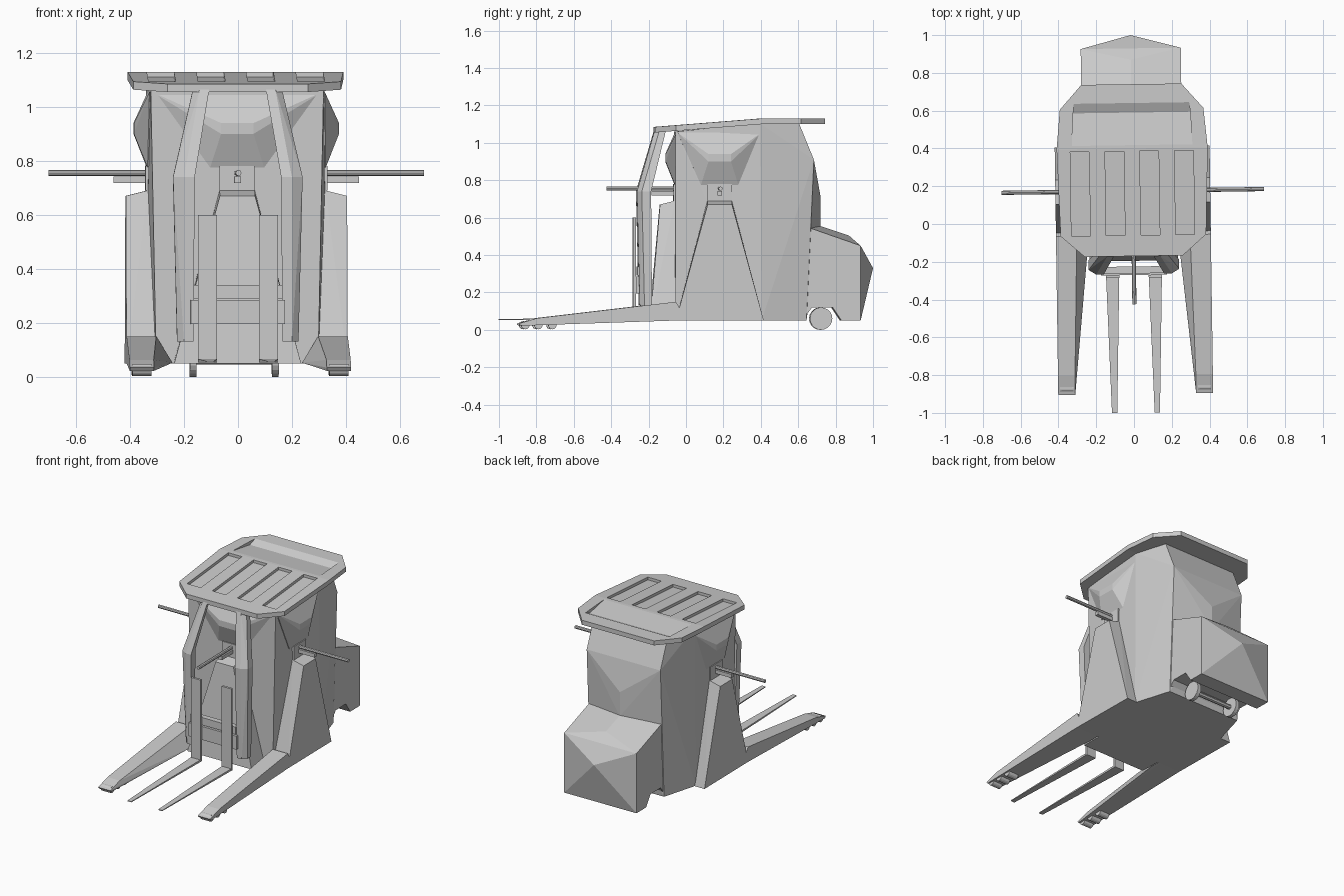
import bpy, bmesh
from math import pi, radians
from mathutils import Matrix, Vector

if "Cube" in bpy.data.objects:
    bpy.data.objects.remove(bpy.data.objects["Cube"])


def finish(name, bm):
    bmesh.ops.recalc_face_normals(bm, faces=bm.faces[:])
    me = bpy.data.meshes.new(name)
    bm.to_mesh(me)
    bm.free()
    ob = bpy.data.objects.new(name, me)
    bpy.context.collection.objects.link(ob)
    return ob


def solid(name, pts):
    """Convex faceted block through the given points."""
    bm = bmesh.new()
    for p in pts:
        bm.verts.new(p)
    res = bmesh.ops.convex_hull(bm, input=bm.verts[:])
    junk = [g for g in res["geom_interior"] if isinstance(g, bmesh.types.BMVert)]
    bmesh.ops.delete(bm, geom=junk, context="VERTS")
    bmesh.ops.dissolve_limit(bm, angle_limit=radians(1), verts=bm.verts[:], edges=bm.edges[:])
    return finish(name, bm)


def box(name, x, y, z):
    return solid(name, [(a, b, c) for a in x for b in y for c in z])


def rod(name, a, b, r, sides=8):
    a, b = Vector(a), Vector(b)
    bm = bmesh.new()
    m = Matrix.Translation((a + b) / 2) @ (b - a).to_track_quat("Z", "Y").to_matrix().to_4x4()
    bmesh.ops.create_cone(bm, cap_ends=True, segments=sides, radius1=r, radius2=r,
                          depth=(b - a).length, matrix=m)
    return finish(name, bm)


def both(pts):
    return [(s * x, y, z) for x, y, z in pts for s in (-1, 1)]


def cut(ob, cutter):
    mod = ob.modifiers.new("cut", "BOOLEAN")
    mod.operation = "DIFFERENCE"
    mod.solver = "EXACT"
    mod.object = cutter
    cutter.hide_render = True
    cutter.hide_set(True)
    cutters.append(cutter)


cutters = []

# Main cabin with faceted back
solid("cabin", both([
    (0.32, -0.06, 1.06), (0.33, 0.39, 1.105), (0.27, 0.60, 1.105),
    (0.27, 0.68, 0.91), (0.0, 0.72, 0.71), (0.0, 0.72, 0.55), (0.27, 0.64, 0.55),
    (0.27, 0.64, 0.05), (0.34, 0.40, 0.05), (0.30, -0.06, 0.05)]))

# Rear engine box with wheel notch
engine = solid("engine_box", both([
    (0.265, 0.60, 0.565), (0.265, 0.60, 0.05), (0.265, 0.93, 0.05), (0.265, 0.93, 0.45),
    (0.0, 1.0, 0.33), (0.0, 0.87, 0.505), (0.0, 0.72, 0.555)]))
cut(engine, solid("wheel_notch_cutter", both([
    (0.4, 0.58, 0.0), (0.4, 0.64, 0.05), (0.4, 0.67, 0.12), (0.4, 0.78, 0.12),
    (0.4, 0.82, 0.05), (0.4, 0.86, 0.0)])))

# Roof slab: sloped front half, level rear half
def roof_z(y):
    return 1.085 + (min(y, 0.4) + 0.17) * 0.045 / 0.57

bm = bmesh.new()
right = [(0.26, -0.17), (0.385, -0.06), (0.40, 0.40), (0.38, 0.61), (0.265, 0.74)]
R = [bm.verts.new((x, y, roof_z(y))) for x, y in right]
L = [bm.verts.new((-x, y, roof_z(y))) for x, y in right]
faces = [bm.faces.new(R[:3] + L[2::-1]), bm.faces.new(R[2:] + L[:1:-1])]
ext = bmesh.ops.extrude_face_region(bm, geom=faces, use_keep_orig=True)
for g in ext["geom"]:
    if isinstance(g, bmesh.types.BMVert):
        g.co.z -= 0.03
roof = finish("roof", bm)
for i in range(4):
    cx = -0.278 + i * 0.184
    cut(roof, solid(f"roof_slot_cutter_{i}", [
        (cx + dx, y, roof_z(y) + dz) for dx in (-0.05, 0.05)
        for y in (-0.06, 0.385) for dz in (-0.018, 0.05)]))
cut(roof, solid("roof_recess_cutter", both([
    (0.32, 0.41, 1.131), (0.31, 0.59, 1.107), (0.305, 0.645, 1.132),
    (0.32, 0.41, 1.16), (0.305, 0.645, 1.16)])))


# Armoured face: visor, lower wedge, gun port and twin barrels
def armour(tag, place, half, low, flare):
    P = lambda pts: [place(s * u, o, z) for u, o, z in pts for s in (-1, 1)]
    zr = 1.055
    solid(tag + "_visor", P([
        (half, -0.005, zr), (half * 0.8, -0.03, zr), (0.06, 0.05, 0.94), (0.06, 0.05, 0.90),
        (0.10, 0.0, 0.775), (0.10, -0.03, 0.775)]))
    solid(tag + "_wedge", P([
        (0.065, 0.08, 0.67), (0.065, 0.0, 0.69), (0.065, -0.03, 0.69),
        (low, 0.08 + flare, 0.05), (low, -0.03, 0.05)]))
    solid(tag + "_gun_port", P([
        (0.065, 0.008, 0.69), (0.065, 0.008, 0.78), (0.065, -0.03, 0.69), (0.065, -0.03, 0.78)]))
    rod(tag + "_barrel", place(0, -0.02, 0.755), place(0, 0.365, 0.755), 0.011)
    solid(tag + "_gun_cradle", P([
        (0.012, -0.02, 0.718), (0.012, -0.02, 0.742), (0.012, 0.125, 0.718), (0.012, 0.125, 0.742)]))

armour("front", lambda u, o, z: (u, -0.06 - o, z), 0.315, 0.235, 0.055)
armour("right", lambda u, o, z: (0.33 + o, 0.175 + u, z), 0.225, 0.235, 0.0)
armour("left", lambda u, o, z: (-0.33 - o, 0.175 + u, z), 0.225, 0.235, 0.0)

for s, side in ((-1, "left"), (1, "right")):
    # Outrigger leg with three load rollers
    solid(side + "_outrigger_leg", [(s * x, y, z) for x, y, z in (
        (0.30, -0.06, 0.15), (0.41, -0.06, 0.15), (0.24, -0.10, 0.052), (0.41, 0.0, 0.052),
        (0.25, 0.0, 0.052), (0.32, -0.80, 0.063), (0.41, -0.80, 0.063), (0.32, -0.80, 0.035),
        (0.41, -0.80, 0.035), (0.32, -0.90, 0.034), (0.41, -0.90, 0.034),
        (0.32, -0.89, 0.022), (0.41, -0.89, 0.022))])
    for i, y in enumerate((-0.865, -0.795, -0.72)):
        rod(f"{side}_roller_{i}", (s * 0.33, y, 0.025), (s * 0.40, y, 0.025), 0.022, 14)

    # Rear wheel
    rod(side + "_rear_wheel", (s * 0.14, 0.72, 0.06), (s * 0.165, 0.72, 0.06), 0.06, 20)

    # Bent mast post: lower and upper lengths share the mid section
    def ring(z, xi, xm, xo, yf, yb):
        return [(s * xi, yf, z), (s * xm, yf, z), (s * xo, yf + 0.025, z),
                (s * xo, yb, z), (s * (xi + 0.02), yb, z)]
    low = ring(0.13, 0.165, 0.20, 0.225, -0.25, -0.185)
    mid = ring(0.74, 0.16, 0.20, 0.24, -0.265, -0.19)
    top = ring(1.065, 0.105, 0.14, 0.165, -0.17, -0.11)
    solid(side + "_mast_post_lower", low + mid)
    solid(side + "_mast_post_upper", mid + top)

    # Fork: upright and tapering tine
    box(side + "_fork_upright", (s * 0.078, s * 0.148), (-0.285, -0.27), (0.055, 0.60))
    solid(side + "_fork_tine", [(s * 0.113 + dx * k, y, z) for dx in (-1, 1)
          for k, y, z in ((0.035, -0.27, 0.052), (0.035, -0.27, 0.066),
                          (0.014, -1.0, 0.053), (0.014, -1.0, 0.058))])

# Fork carriage plates and wheel axle
box("carriage_lower", (-0.175, 0.175), (-0.27, -0.235), (0.195, 0.285))
box("carriage_upper", (-0.165, 0.165), (-0.262, -0.225), (0.29, 0.34))
rod("rear_axle", (-0.14, 0.72, 0.06), (0.14, 0.72, 0.06), 0.015)

# Bake the cuts, then remove cutters
deps = bpy.context.evaluated_depsgraph_get()
for ob in (engine, roof):
    me = bpy.data.meshes.new_from_object(ob.evaluated_get(deps))
    ob.modifiers.clear()
    ob.data = me
for c in cutters:
    bpy.data.objects.remove(c)

# The whole machine stands very slightly turned
turn = Matrix.Translation((-0.004, 0, 0)) @ Matrix.Rotation(0.0145, 4, "Z")
for ob in bpy.context.collection.objects:
    ob.data.transform(turn)
